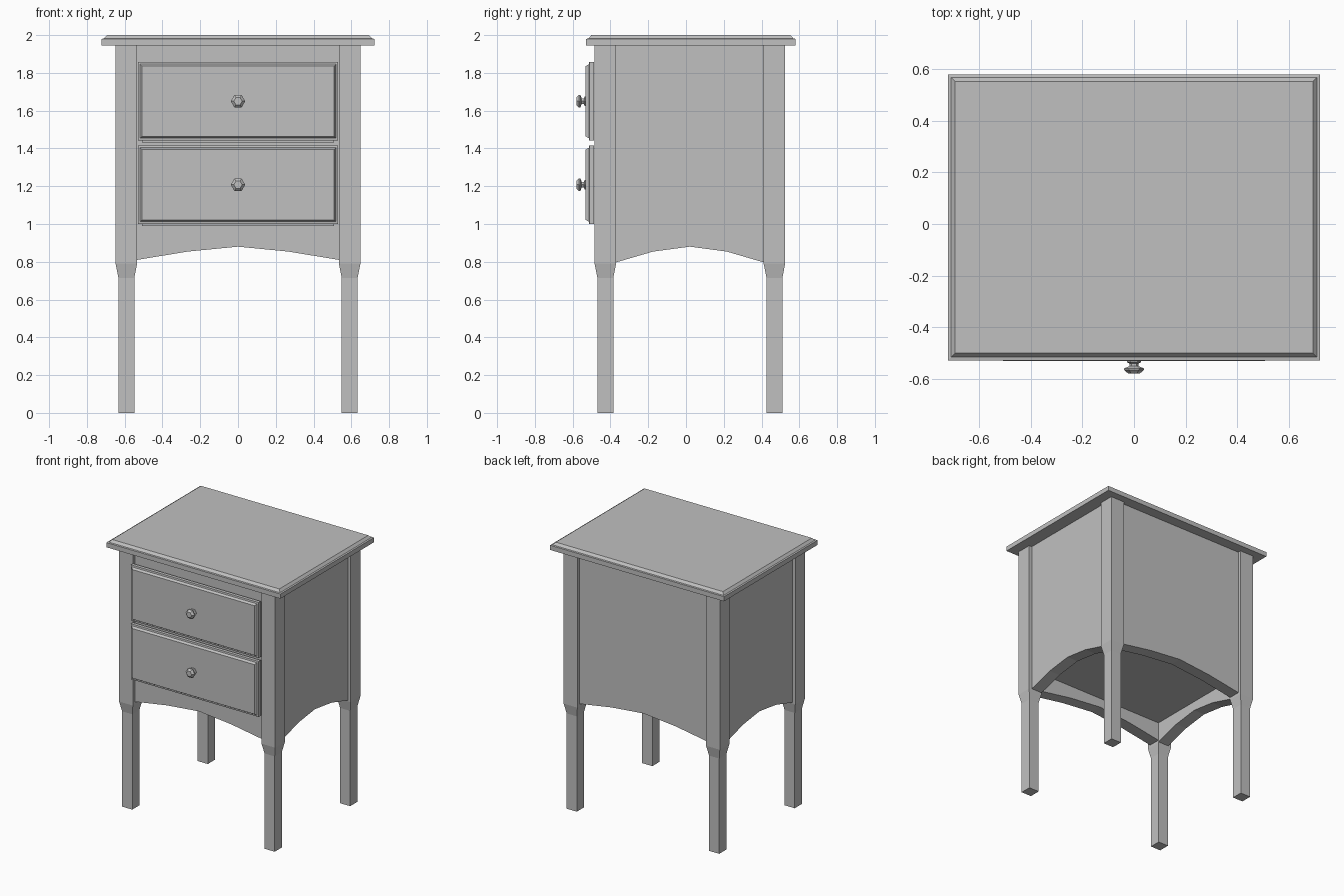
import bpy, math
from mathutils import Vector

old = bpy.data.objects.get("Cube")
if old:
    bpy.data.objects.remove(old, do_unlink=True)

# One grey finish for the whole piece
grey = bpy.data.materials.new("grey_finish")
grey.use_nodes = True
colour = (0.53, 0.53, 0.53, 1)
grey.diffuse_color = colour
grey.node_tree.nodes["Principled BSDF"].inputs["Base Color"].default_value = colour


def loft(name, rings):
    """Join matching rings of points into one closed, flat-shaded solid."""
    n = len(rings[0])
    verts = [p for ring in rings for p in ring]
    faces = [tuple(range(n))[::-1], tuple(range(len(verts) - n, len(verts)))]
    for r in range(len(rings) - 1):
        for i in range(n):
            a, b = r * n + i, r * n + (i + 1) % n
            faces.append((a, b, b + n, a + n))
    mesh = bpy.data.meshes.new(name)
    mesh.from_pydata(verts, [], faces)
    mesh.materials.append(grey)
    obj = bpy.data.objects.new(name, mesh)
    bpy.context.collection.objects.link(obj)
    # Consistent outward normals
    import bmesh
    bm = bmesh.new()
    bm.from_mesh(mesh)
    bmesh.ops.recalc_face_normals(bm, faces=bm.faces)
    bm.to_mesh(mesh)
    bm.free()
    return obj


def flat_rect(cx, cy, hx, hy, z):
    return [(cx - hx, cy - hy, z), (cx + hx, cy - hy, z),
            (cx + hx, cy + hy, z), (cx - hx, cy + hy, z)]


def front_rect(hx, z0, z1, y):
    return [(-hx, y, z0), (hx, y, z0), (hx, y, z1), (-hx, y, z1)]


TOP_Z = 1.945
LEG_X, LEG_HALF, FOOT_HALF = 0.591, 0.057, 0.042
LEG_Y = {"front": -0.427, "back": 0.468}
RECESS = 0.024

# Tabletop with a stepped, chamfered upper edge
MID_Y = 0.026
loft("tabletop", [flat_rect(0, MID_Y, 0.722 - d, 0.555 - d, z) for d, z in
                  ((0, TOP_Z), (0, 1.98), (0.012, 1.982), (0.028, 2.0))])

# Square legs narrowing to slimmer feet
for end, y in LEG_Y.items():
    for side, s in (("left", 1), ("right", -1)):
        loft(f"{end}_{side}_leg", [flat_rect(s * LEG_X, y, h, h, z) for h, z in
             ((FOOT_HALF, 0), (FOOT_HALF, 0.715), (LEG_HALF, 0.79), (LEG_HALF, TOP_Z))])


def arched_outline(a, b, end_z):
    """Panel outline: straight top and sides, shallow faceted arch below."""
    heights = (end_z, 0.854, 0.88, 0.854, end_z)
    arch = [(a + (b - a) * i / 4, z) for i, z in enumerate(heights)]
    return arch + [(b, TOP_Z), (a, TOP_Z)]


# Case panels, set back a little from the leg faces
inner_x = LEG_X - LEG_HALF
outer_x = LEG_X + LEG_HALF - RECESS
inner_front, inner_back = LEG_Y["front"] + LEG_HALF, LEG_Y["back"] - LEG_HALF
face_y = LEG_Y["front"] - LEG_HALF + RECESS
back_y = LEG_Y["back"] + LEG_HALF - RECESS

outline = arched_outline(-inner_x, inner_x, 0.81)
for name, y0, y1 in (("front_panel", face_y, inner_front), ("back_panel", inner_back, back_y)):
    loft(name, [[(x, y, z) for x, z in outline] for y in (y0, y1)])

outline = arched_outline(inner_front, inner_back, 0.797)
for name, s in (("left_panel", 1), ("right_panel", -1)):
    loft(name, [[(s * x, y, z) for y, z in outline] for x in (inner_x, outer_x)])

# Bottom board inside the case
loft("bottom_board", [flat_rect(0, (inner_front + inner_back) / 2, inner_x + 0.01,
                                (inner_back - inner_front) / 2 + 0.01, z) for z in (0.95, 0.99)])

# Drawers with raised fronts, and six-sided turned knobs
KNOB = ((0.028, -0.525), (0.028, -0.536), (0.018, -0.541), (0.018, -0.552),
        (0.038, -0.56), (0.038, -0.567), (0.022, -0.581))
for name, low in (("lower", 1.0), ("upper", 1.442)):
    high = low + 0.416
    loft(f"{name}_drawer_box", [front_rect(0.507, low - 0.01, high - 0.065, y)
                                for y in (face_y + 0.02, -0.485)])
    loft(f"{name}_drawer_front", [front_rect(0.53 - d, low + d, high - d, y) for d, y in
         ((0, -0.487), (0, -0.512), (0.012, -0.514), (0.022, -0.531))])
    knob_z = (low + high) / 2
    loft(f"{name}_knob", [[(r * math.cos(k * math.pi / 3), y, knob_z + r * math.sin(k * math.pi / 3))
                           for k in range(6)] for r, y in KNOB])
